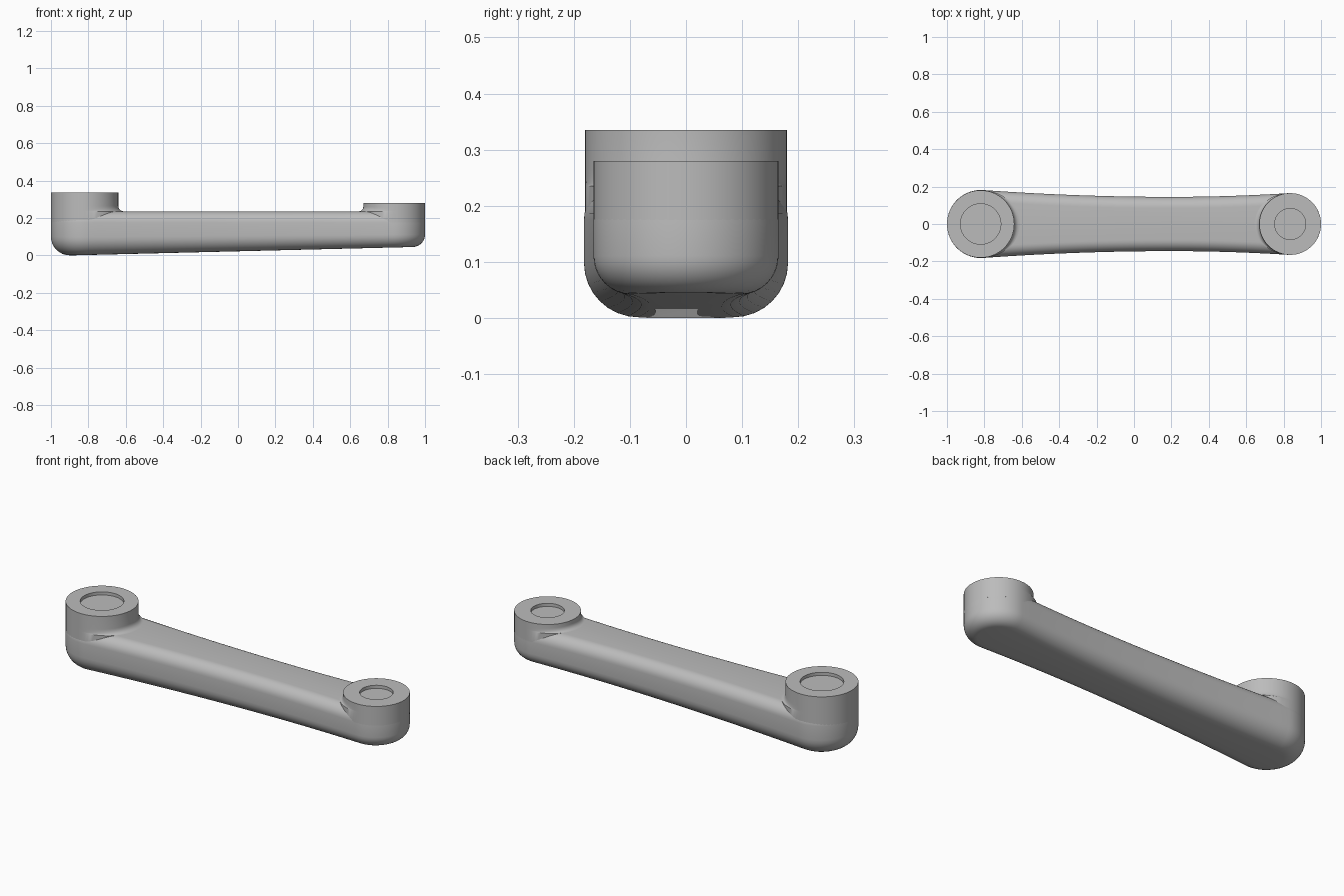
import bpy
import bmesh
from math import sin, cos, pi, atan2, radians

cube = bpy.data.objects.get("Cube")
if cube:
    bpy.data.objects.remove(cube, do_unlink=True)

# Single plain grey material
grey = bpy.data.materials.new("plain grey")
grey.use_nodes = True
colour = (0.5, 0.5, 0.5, 1)
grey.diffuse_color = colour
grey.node_tree.nodes["Principled BSDF"].inputs["Base Color"].default_value = colour


def loft(name, rings):
    """Skin closed rings from bottom to top and cap both ends."""
    bm = bmesh.new()
    rows = [[bm.verts.new(p) for p in ring] for ring in rings]
    n = len(rows[0])
    for low, high in zip(rows, rows[1:]):
        for i in range(n):
            j = (i + 1) % n
            bm.faces.new((low[i], low[j], high[j], high[i]))
    bm.faces.new(rows[0][::-1])
    bm.faces.new(rows[-1])
    bmesh.ops.recalc_face_normals(bm, faces=bm.faces)
    mesh = bpy.data.meshes.new(name)
    bm.to_mesh(mesh)
    bm.free()
    mesh.materials.append(grey)
    obj = bpy.data.objects.new(name, mesh)
    bpy.context.collection.objects.link(obj)
    bpy.ops.object.select_all(action="DESELECT")
    obj.select_set(True)
    bpy.context.view_layer.objects.active = obj
    bpy.ops.object.shade_smooth_by_angle(angle=radians(35))
    return obj


LEFT_X, LEFT_R = -0.818, 0.182
RIGHT_X, RIGHT_R = 0.835, 0.165
WAIST_X, WAIST = 0.2, 0.145
ARM_TOP, TOP_ROUND = 0.235, 0.06
STEPS = 8


def side(x):
    """Half width and its slope along the waisted side."""
    a = 0.036 if x < WAIST_X else 0.0505
    return WAIST + a * (x - WAIST_X) ** 2, 2 * a * (x - WAIST_X)


def arc(cx, r, start, end, count):
    angles = [start + (end - start) * i / count for i in range(count + 1)]
    return [(cx + r * cos(t), r * sin(t), cos(t), sin(t)) for t in angles]


def bottom(x):
    return max(0, 0.0245 * (x + 0.88)) if x > -0.88 else 0.0


# Plan outline of the arm: point and outward normal, anticlockwise
t_right = atan2(1, -side(RIGHT_X)[1])
t_left = atan2(1, -side(LEFT_X)[1])
outline = arc(RIGHT_X, RIGHT_R, -t_right, t_right, 32)
x0 = RIGHT_X + RIGHT_R * cos(t_right)
x1 = LEFT_X + LEFT_R * cos(t_left)
upper = []
for i in range(1, 28):
    x = x0 + (x1 - x0) * i / 28
    w, slope = side(x)
    length = (1 + slope * slope) ** 0.5
    upper.append((x, w, -slope / length, 1 / length))
outline += upper
outline += arc(LEFT_X, LEFT_R, t_left, 2 * pi - t_left, 32)
outline += [(x, -y, nx, -ny) for x, y, nx, ny in reversed(upper)]

# Arm: large rounding beneath, smaller rounding on top
rings = []
for k in range(STEPS + 1):
    t = k / STEPS * pi / 2
    ring = []
    for x, y, nx, ny in outline:
        r = 0.1 - 0.0175 * (x + 1)
        inset = r * (1 - sin(t))
        px = x - nx * inset
        ring.append((px, y - ny * inset, bottom(px) + r * (1 - cos(t))))
    rings.append(ring)
for k in range(STEPS + 1):
    t = k / STEPS * pi / 2
    inset = TOP_ROUND * (1 - cos(t))
    z = ARM_TOP - TOP_ROUND * (1 - sin(t))
    rings.append([(x - nx * inset, y - ny * inset, z) for x, y, nx, ny in outline])
loft("arm", rings)


def boss(name, cx, r, top, recess_r, inward, fillet):
    """Round end boss with a shallow recess and a fillet toward the arm."""
    def ring(radius, z, flare=0.0):
        pts = []
        for i in range(64):
            t = 2 * pi * i / 64
            rr = radius + flare * max(0, inward * cos(t)) ** 2
            pts.append((cx + rr * cos(t), rr * sin(t), z))
        return pts

    rows = [ring(r, ARM_TOP - TOP_ROUND, fillet)]
    for k in range(7):
        t = k / 6 * pi / 2
        rows.append(ring(r, ARM_TOP + fillet * (1 - cos(t)), fillet * (1 - sin(t))))
    rows += [ring(r, top), ring(recess_r, top), ring(recess_r, top - 0.017)]
    loft(name, rows)


boss("large_boss", -0.82, 0.18, 0.335, 0.108, 1, 0.03)
boss("small_boss", 0.835, 0.165, 0.28, 0.083, -1, 0.025)
